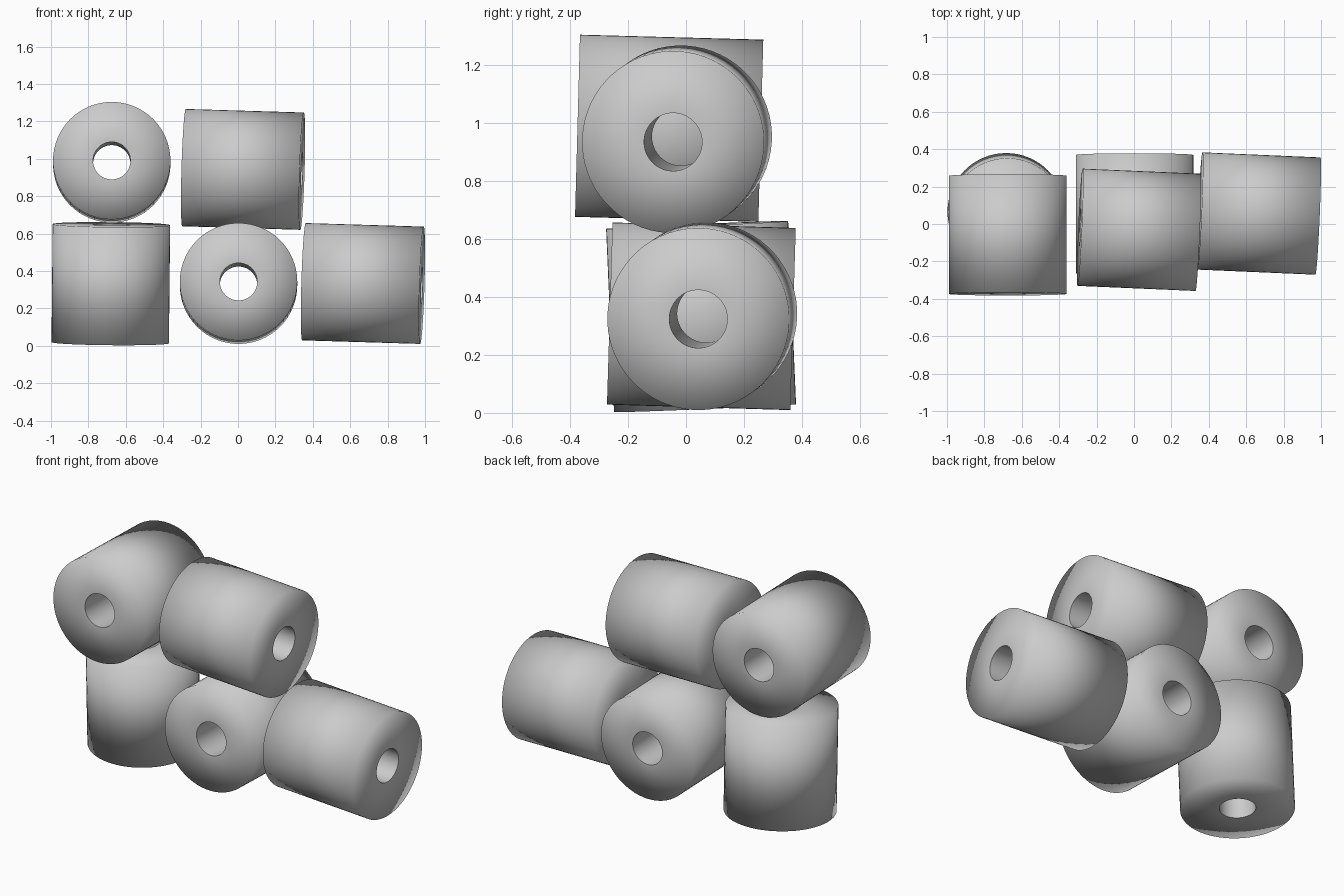
import bpy
import bmesh
from math import cos, sin, tau
from mathutils import Vector

if "Cube" in bpy.data.objects:
    bpy.data.objects.remove(bpy.data.objects["Cube"])

RADIUS, BORE, LENGTH, SIDES = 0.314, 0.1, 0.632, 64


def bead(name, centre, axis):
    """Thick tube along the given axis, with soft-shaded outer rims and crisp bore rims."""
    bm = bmesh.new()
    h = LENGTH / 2
    # Cross-section rectangle (radius, height) revolved into four rings
    profile = [(BORE, -h), (RADIUS, -h), (RADIUS, h), (BORE, h)]
    rings = [[bm.verts.new((r * cos(tau * i / SIDES), r * sin(tau * i / SIDES), z))
              for i in range(SIDES)] for r, z in profile]
    for k in range(4):
        a, b = rings[k], rings[(k + 1) % 4]
        for i in range(SIDES):
            j = (i + 1) % SIDES
            bm.faces.new((a[i], a[j], b[j], b[i])).smooth = True
    bmesh.ops.recalc_face_normals(bm, faces=bm.faces)
    for ring in (rings[0], rings[3]):
        for i in range(SIDES):
            bm.edges.get((ring[i], ring[(i + 1) % SIDES])).smooth = False
    mesh = bpy.data.meshes.new(name)
    bm.to_mesh(mesh)
    bm.free()
    obj = bpy.data.objects.new(name, mesh)
    obj.location = centre
    obj.rotation_mode = 'QUATERNION'
    obj.rotation_quaternion = Vector((0, 0, 1)).rotation_difference(Vector(axis).normalized())
    bpy.context.collection.objects.link(obj)
    return obj


# Bottom row: upright, front-to-back, sideways
bead("upright_bead", (-0.68, 0.052, 0.332), (0.01, -0.043, 1))
bead("lower_front_facing_bead", (0.003, 0.053, 0.333), (0, 1, -0.03))
bead("lower_sideways_bead", (0.668, 0.056, 0.333), (1, -0.043, -0.03))

# Top row: front-to-back, sideways
bead("upper_front_facing_bead", (-0.675, -0.058, 0.981), (0, 1, -0.027))
bead("upper_sideways_bead", (0.027, -0.031, 0.943), (1, -0.043, -0.03))
